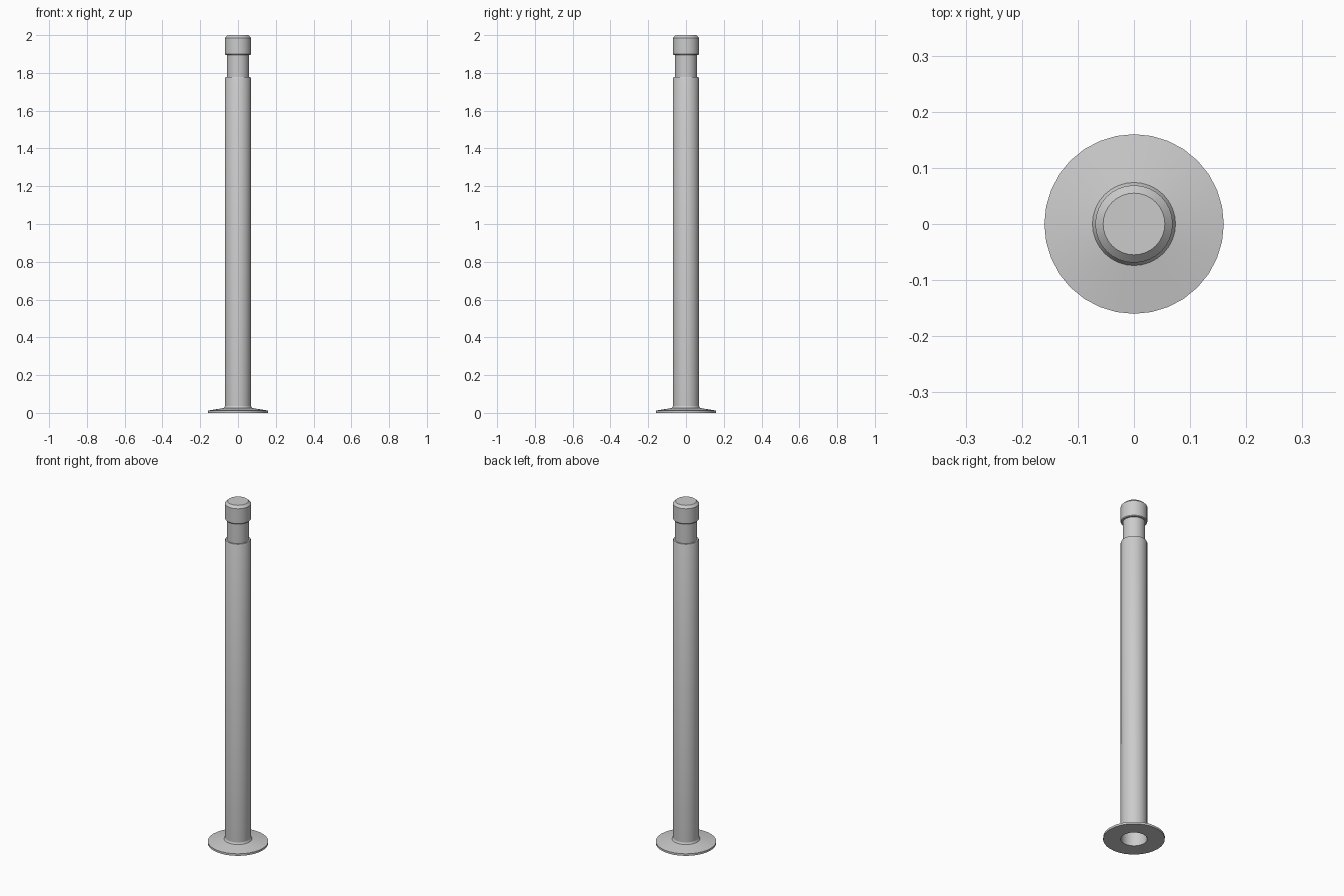
import bpy
import bmesh
from math import radians, tau
from mathutils import Matrix

cube = bpy.data.objects.get("Cube")
if cube:
    bpy.data.objects.remove(cube)

SIDES = 32

metal = bpy.data.materials.new("light_grey_metal")
metal.use_nodes = True
grey = (0.6, 0.6, 0.6, 1)
metal.diffuse_color = grey
metal.node_tree.nodes["Principled BSDF"].inputs["Base Color"].default_value = grey


def lathe(name, profile):
    """Spin a (radius, height) profile around the z axis."""
    bm = bmesh.new()
    verts = [bm.verts.new((r, 0, z)) for r, z in profile]
    edges = [bm.edges.new(pair) for pair in zip(verts, verts[1:])]
    bmesh.ops.spin(bm, geom=verts + edges, cent=(0, 0, 0), axis=(0, 0, 1),
                   angle=tau, steps=SIDES, use_merge=True)
    bmesh.ops.remove_doubles(bm, verts=bm.verts, dist=0.0005)
    bmesh.ops.recalc_face_normals(bm, faces=bm.faces)
    mesh = bpy.data.meshes.new(name)
    bm.to_mesh(mesh)
    bm.free()
    mesh.materials.append(metal)
    obj = bpy.data.objects.new(name, mesh)
    bpy.context.collection.objects.link(obj)
    bpy.ops.object.select_all(action="DESELECT")
    obj.select_set(True)
    bpy.context.view_layer.objects.active = obj
    bpy.ops.object.shade_smooth_by_angle(angle=radians(30))
    return obj


# Shallow conical foot plate with a central hole
lathe("foot_plate", [(0.069, 0), (0.16, 0), (0.16, 0.012), (0.074, 0.026),
                     (0.069, 0.036), (0.069, 0)])

# Hollow shaft, chamfered at its top and closed by the neck
lathe("shaft", [(0.067, 0.002), (0.069, 0.03), (0.069, 1.77), (0.066, 1.777), (0.058, 1.777),
                (0, 1.777), (0, 1.77), (0.067, 1.77), (0.067, 0.002)])

# Narrow neck below the cap
lathe("neck", [(0.058, 1.775), (0.058, 1.9)])

# Chamfered cap
lathe("cap", [(0, 1.895), (0.066, 1.895), (0.069, 1.899), (0.069, 1.986),
              (0.055, 2), (0, 2)])
